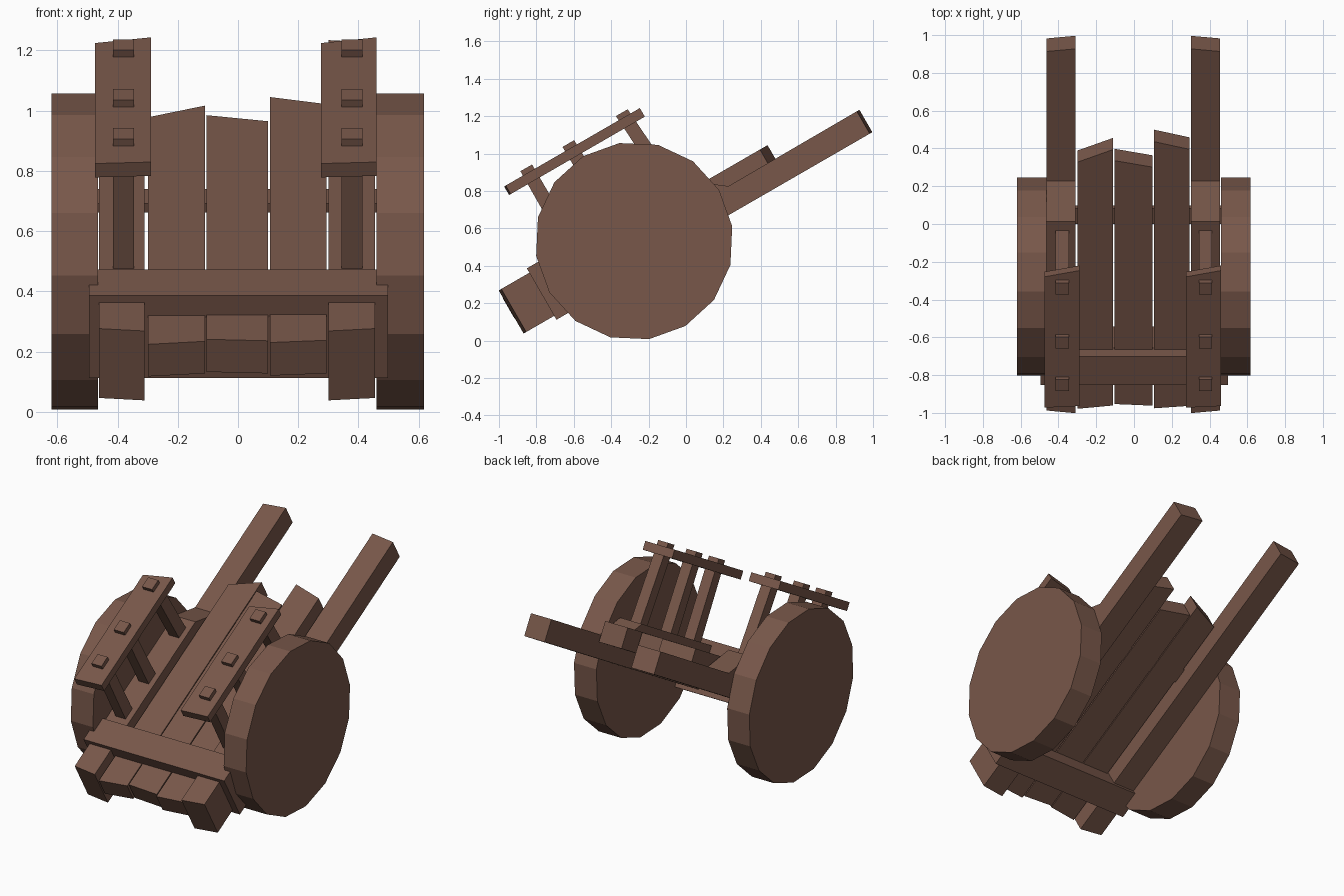
import bpy, math
from mathutils import Vector

if "Cube" in bpy.data.objects:
    bpy.data.objects.remove(bpy.data.objects["Cube"])

C, S = math.cos(math.radians(30)), math.sin(math.radians(30))
wood = bpy.data.materials.new("brown wood")
wood.diffuse_color = (0.188, 0.096, 0.068, 1)
wood.use_nodes = True
wood.node_tree.nodes["Principled BSDF"].inputs["Base Color"].default_value = wood.diffuse_color


def tilt(x, u, v):
    """Cart frame (u along the bed, v above it) to world: bed rises 30 degrees to the back."""
    return Vector((x, u * C - v * S, u * S + v * C))


def make(name, verts, faces):
    mesh = bpy.data.meshes.new(name)
    mesh.from_pydata(verts, [], faces)
    mesh.materials.append(wood)
    obj = bpy.data.objects.new(name, mesh)
    bpy.context.collection.objects.link(obj)
    return obj


def prism(name, left, right, xl, xr, place=tilt):
    """Solid between a left and a right side profile (counter-clockwise seen from +x)."""
    n = len(left)
    verts = [place(xl, *p) for p in left] + [place(xr, *p) for p in right]
    faces = [tuple(reversed(range(n))), tuple(range(n, 2 * n))]
    faces += [(i, (i + 1) % n, n + (i + 1) % n, n + i) for i in range(n)]
    return make(name, verts, faces)


def rect(u0, u1, v0, v1):
    return [(u0, v0), (u1, v0), (u1, v1), (u0, v1)]


# wheels: sixteen-sided plain discs
rim = [(-0.277 + 0.53 * math.cos(math.radians(8.6 + 22.5 * i)),
        0.532 + 0.53 * math.sin(math.radians(8.6 + 22.5 * i))) for i in range(16)]
for side, xl, xr in (("left", -0.62, -0.464), ("right", 0.46, 0.618)):
    prism(side + "_wheel", rim, rim, xl, xr, lambda x, y, z: Vector((x, y, z)))

# long side beams that narrow into handles
for side, xl, xr, d in (("left", -0.462, -0.311, 0.008), ("right", 0.301, 0.455, -0.008)):
    def beam(e):
        return [(-0.725 + e, 0.467), (1.412 - e, 0.467), (1.412 - e, 0.605),
                (0.609, 0.602), (0.44, 0.733), (-0.725 + e, 0.733)]
    prism(side + "_beam", beam(d), beam(-d), xl, xr)

# three uneven floor planks: x range, front and back ends at each side, top
for i, (xl, xr, fl, fr, bl, br, top) in enumerate((
        (-0.298, -0.11, -0.735, -0.715, 0.773, 0.85, 0.683),
        (-0.104, 0.099, -0.705, -0.715, 0.783, 0.743, 0.685),
        (0.106, 0.294, -0.73, -0.715, 0.90, 0.853, 0.687))):
    prism(f"floor_plank_{i + 1}", rect(fl, bl, 0.56, top), rect(fr, br, 0.56, top), xl, xr)

# front cross board around the floor, and the thin axle bar
prism("front_cross_board", rect(-0.544, -0.372, 0.443, 0.76), rect(-0.544, -0.372, 0.443, 0.76),
      -0.495, 0.498)
prism("axle_bar", rect(0.345, 0.44, 0.565, 0.60), rect(0.345, 0.44, 0.565, 0.60), -0.47, 0.47)

# side rails, each on three posts whose ends poke through
for side, xl, xr, px in (("left", -0.475, -0.289, -0.38), ("right", 0.276, 0.46, 0.379)):
    prism(side + "_rail", rect(-0.43, 0.37, 1.147, 1.2), rect(-0.42, 0.408, 1.147, 1.2), xl, xr)
    for i, (u, foot) in enumerate(((-0.278, 0.0), (-0.018, 0.01), (0.312, 0.035))):
        profile = [(u + foot - 0.04, 0.70), (u + foot + 0.04, 0.70),
                   (u + 0.036, 1.227), (u - 0.036, 1.227)]
        prism(f"{side}_post_{i + 1}", profile, profile, px - 0.035, px + 0.035)
